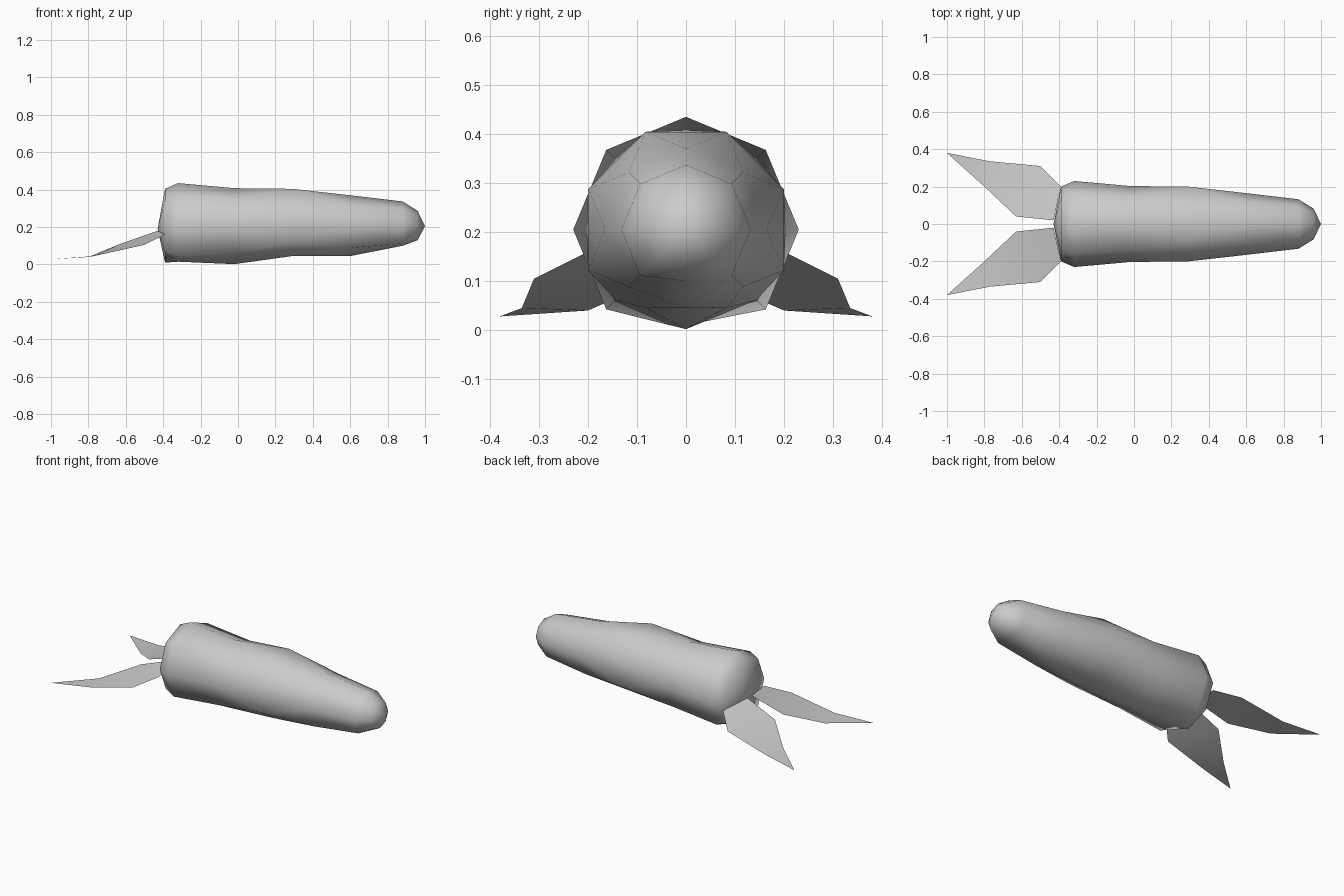
import bpy, math

if "Cube" in bpy.data.objects:
    bpy.data.objects.remove(bpy.data.objects["Cube"])

CZ = 0.205
N = 8


def make_object(name, verts, faces, smooth=60):
    mesh = bpy.data.meshes.new(name)
    mesh.from_pydata(verts, [], faces)
    mesh.update()
    obj = bpy.data.objects.new(name, mesh)
    bpy.context.collection.objects.link(obj)
    bpy.ops.object.select_all(action='DESELECT')
    obj.select_set(True)
    bpy.context.view_layer.objects.active = obj
    bpy.ops.object.shade_smooth_by_angle(angle=math.radians(smooth))
    return obj


# Tapered root body: x, radius, lowest z, half-step twist
rings = [
    (-0.39, 0.200, 0.010, 0),
    (-0.32, 0.230, 0.015, 0),
    (-0.02, 0.203, 0.000, 0),
    (0.29, 0.216, 0.045, 1),
    (0.60, 0.165, 0.045, 0),
    (0.88, 0.132, 0.100, 0),
    (0.96, 0.082, 0.130, 0),
]
verts = []
for x, r, low, twist in rings:
    for i in range(N):
        a = (i + twist / 2) * 2 * math.pi / N
        z = max(CZ + r * math.sin(a), low)
        verts.append((x, r * math.cos(a), z))

faces = []
for k in range(len(rings) - 1):
    t0, t1 = rings[k][3], rings[k + 1][3]
    for i in range(N):
        j = (i + 1) % N
        a, b, c, d = k * N + i, k * N + j, (k + 1) * N + j, (k + 1) * N + i
        if t0 == t1:
            faces.append((a, b, c, d))
        elif t1:
            faces += [(a, b, d), (b, c, d)]
        else:
            faces += [(a, b, c), (a, c, d)]

# Pointed tip and shallow domed crown
last = (len(rings) - 1) * N
tip, crown = len(verts), len(verts) + 1
verts += [(1.0, 0, CZ), (-0.43, 0, 0.19)]
for i in range(N):
    j = (i + 1) % N
    faces += [(last + i, last + j, tip), (j, i, crown)]
make_object("root_body", verts, faces)

# Leaf blade, mirrored to the other side
blade = [
    (-0.43, 0.02, 0.18), (-0.39, 0.20, 0.16),
    (-0.63, 0.04, 0.11), (-0.50, 0.31, 0.105),
    (-0.80, 0.20, 0.04), (-0.77, 0.335, 0.045),
    (-1.00, 0.38, 0.028),
]
leaves = make_object("leaves", blade, [(0, 1, 3, 2), (2, 3, 5, 4), (4, 5, 6)])
mirror = leaves.modifiers.new("Mirror", 'MIRROR')
mirror.use_axis = (False, True, False)
mirror.use_mirror_merge = False
